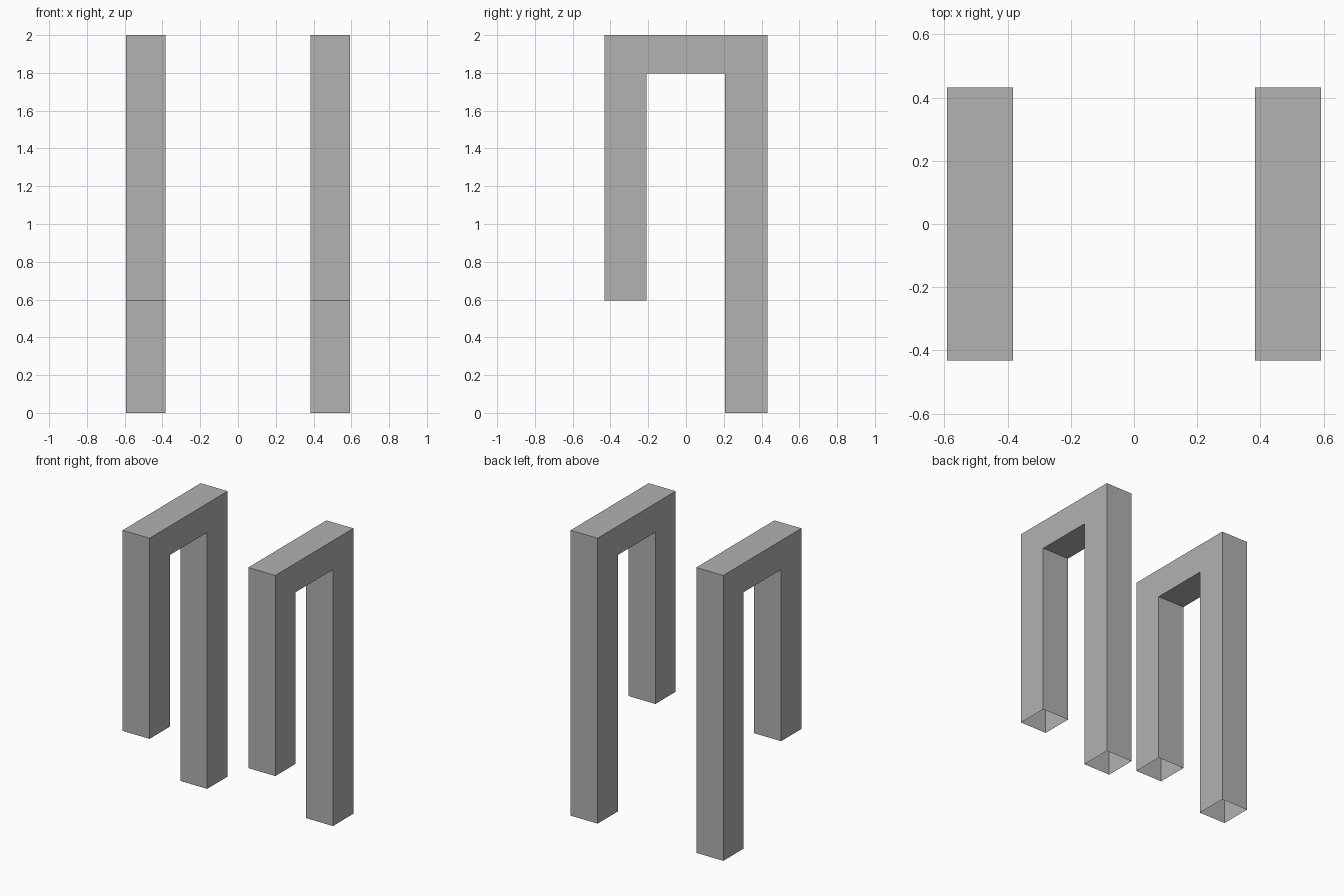
import bpy
import bmesh

cube = bpy.data.objects.get("Cube")
if cube:
    bpy.data.objects.remove(cube, do_unlink=True)

GREY = (0.445, 0.445, 0.445, 1.0)
mat = bpy.data.materials.new("plain grey")
mat.use_nodes = True
mat.diffuse_color = GREY
mat.node_tree.nodes["Principled BSDF"].inputs["Base Color"].default_value = GREY

# Side outline: long back leg, short front leg, top beam
FRONT, FRONT_IN, BACK_IN, BACK = -0.432, -0.208, 0.206, 0.432
TOP, BEAM_BOTTOM, FRONT_FOOT = 2.0, 1.797, 0.594
OUTLINE = [
    (FRONT, FRONT_FOOT), (FRONT_IN, FRONT_FOOT),
    (FRONT_IN, BEAM_BOTTOM), (BACK_IN, BEAM_BOTTOM),
    (BACK_IN, 0), (BACK, 0), (BACK, TOP), (FRONT, TOP),
]


def make_frame(name, x_min, x_max):
    """Extrude the outline sideways and leave both leg ends open."""
    bm = bmesh.new()
    side = bm.faces.new([bm.verts.new((x_min, y, z)) for y, z in OUTLINE])
    extruded = bmesh.ops.extrude_face_region(bm, geom=[side], use_keep_orig=True)
    moved = [v for v in extruded["geom"] if isinstance(v, bmesh.types.BMVert)]
    bmesh.ops.translate(bm, verts=moved, vec=(x_max - x_min, 0, 0))
    bmesh.ops.recalc_face_normals(bm, faces=bm.faces[:])
    # Hollow leg ends
    ends = [f for f in bm.faces
            if abs(f.normal.z) > 0.9 and f.calc_center_median().z < 1]
    bmesh.ops.delete(bm, geom=ends, context="FACES_ONLY")
    mesh = bpy.data.meshes.new(name)
    bm.to_mesh(mesh)
    bm.free()
    mesh.materials.append(mat)
    bpy.context.collection.objects.link(bpy.data.objects.new(name, mesh))


make_frame("left_frame", 0.383, 0.592)
make_frame("right_frame", -0.592, -0.383)
